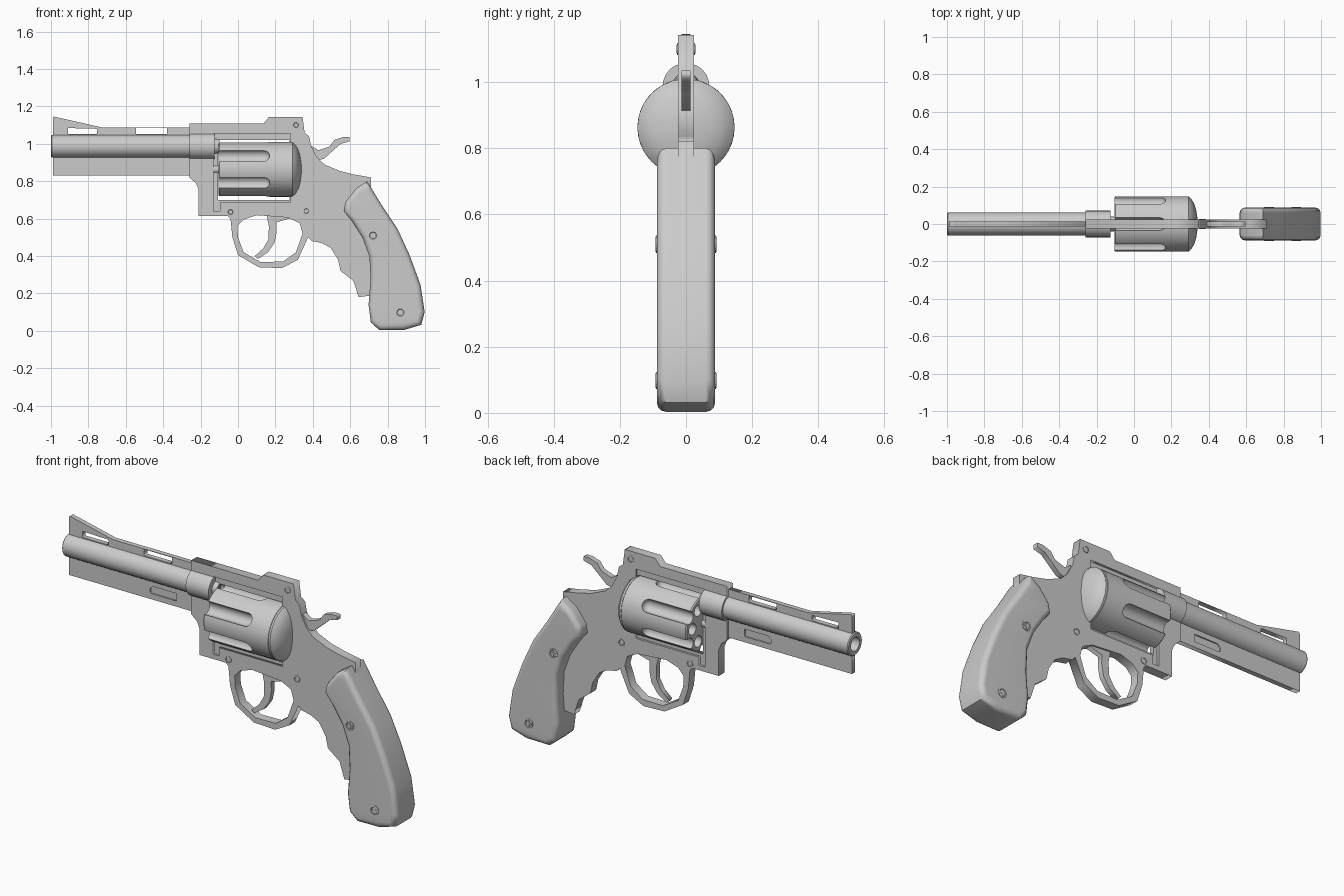
import bpy, bmesh
from math import pi, sin, cos, radians
from mathutils import Matrix, Vector

if "Cube" in bpy.data.objects:
    bpy.data.objects.remove(bpy.data.objects["Cube"])


def finish(ob, angle=35):
    bpy.ops.object.select_all(action='DESELECT')
    bpy.context.view_layer.objects.active = ob
    ob.select_set(True)
    bpy.ops.object.shade_smooth_by_angle(angle=radians(angle))
    return ob


def plate(name, outline, half, holes=(), bevel=0.0):
    """Flat part: x-z outline with holes, extruded to +-half in y."""
    cu = bpy.data.curves.new(name, 'CURVE')
    cu.dimensions, cu.fill_mode = '2D', 'BOTH'
    cu.extrude, cu.bevel_depth, cu.offset = half - bevel, bevel, -bevel
    cu.bevel_resolution = 2
    for pts in (outline, *holes):
        sp = cu.splines.new('POLY')
        sp.points.add(len(pts) - 1)
        for p, (x, z) in zip(sp.points, pts):
            p.co = (x, z, 0, 1)
        sp.use_cyclic_u = True
    ob = bpy.data.objects.new(name, cu)
    bpy.context.collection.objects.link(ob)
    bpy.ops.object.select_all(action='DESELECT')
    bpy.context.view_layer.objects.active = ob
    ob.select_set(True)
    bpy.ops.object.convert(target='MESH')
    ob = bpy.context.object
    bm = bmesh.new()
    bm.from_mesh(ob.data)
    bmesh.ops.transform(bm, matrix=Matrix.Rotation(pi / 2, 4, 'X'), verts=bm.verts)
    bmesh.ops.remove_doubles(bm, verts=bm.verts, dist=1e-5)
    bmesh.ops.recalc_face_normals(bm, faces=bm.faces)
    bm.to_mesh(ob.data)
    bm.free()
    return ob


def rect(x0, x1, z0, z1):
    return [(x0, z0), (x1, z0), (x1, z1), (x0, z1)]


def spin_profile(bm, profile, matrix, seg, closed=False):
    """Revolve (x, r) points about the x axis, then place with matrix."""
    vs = [bm.verts.new((x, 0, r)) for x, r in profile]
    pairs = list(zip(vs, vs[1:])) + ([(vs[-1], vs[0])] if closed else [])
    es = [bm.edges.new(p) for p in pairs]
    before = set(bm.verts) - set(vs)
    bmesh.ops.spin(bm, geom=vs + es, cent=(0, 0, 0), axis=(1, 0, 0),
                   angle=2 * pi, steps=seg, use_duplicate=False)
    new = [v for v in bm.verts if v not in before]
    bmesh.ops.transform(bm, matrix=matrix, verts=new)


def lathe(name, profile, matrices, seg=24, closed=False):
    bm = bmesh.new()
    for m in matrices:
        spin_profile(bm, profile, m, seg, closed)
    bmesh.ops.remove_doubles(bm, verts=bm.verts, dist=1e-5)
    bmesh.ops.recalc_face_normals(bm, faces=bm.faces)
    me = bpy.data.meshes.new(name)
    bm.to_mesh(me)
    bm.free()
    ob = bpy.data.objects.new(name, me)
    bpy.context.collection.objects.link(ob)
    return ob


def cut(ob, cutter):
    mod = ob.modifiers.new('cut', 'BOOLEAN')
    mod.object, mod.solver = cutter, 'EXACT'
    bpy.context.view_layer.objects.active = ob
    bpy.ops.object.modifier_apply(modifier=mod.name)
    bpy.data.objects.remove(cutter)


def at(z):
    return Matrix.Translation((0, 0, z))


# Frame with trigger guard and cylinder window
window = [(-.13, 1.055), (.28, 1.055), (.28, .685), (-.095, .685), (-.095, .64), (-.13, .64)]
guard_hole = [(-.003, .56), (.03, .595), (.10, .618), (.27, .605), (.33, .575), (.345, .52),
              (.31, .42), (.24, .37), (.12, .368), (.03, .42), (0, .50)]
frame = [(-.26, 1.107), (.136, 1.107), (.165, 1.143), (.345, 1.143), (.356, 1.06), (.38, 1.04),
         (.39, .99), (.42, .93), (.46, .89), (.543, .855), (.62, .836), (.71, .82), (.71, .70),
         (.78, .45), (.80, .20), (.645, .18), (.617, .267), (.548, .32), (.535, .38),
         (.495, .444), (.446, .47), (.393, .48), (.375, .50), (.32, .38), (.235, .335),
         (.11, .34), (0, .405), (-.03, .50), (-.04, .60), (-.055, .615), (-.21, .615),
         (-.21, .754), (-.225, .79), (-.26, .82)]
plate('frame', frame, .024, [window, guard_hole])
plate('window_ledge', window, .012, [rect(-.108, .275, .70, 1.02)])

# Barrel with open bore, collar and rear cone
lathe('barrel', [(-1, .036), (-1, .056), (-.995, .061), (-.25, .061), (-.25, .036)],
      [at(.987)], closed=True)
lathe('barrel_collar', [(-.26, .034), (-.26, .071), (-.125, .071), (-.125, .034)],
      [at(.987)], closed=True)
lathe('barrel_cone', [(-.13, .025), (-.13, .042), (-.10, .038), (-.10, .025)],
      [at(.987)], closed=True)

# Sight rib above the barrel and lug below it
plate('sight_rib', [(-.99, 1.035), (-.25, 1.035), (-.25, 1.088), (-.73, 1.088), (-.96, 1.14),
                    (-.985, 1.145), (-.99, 1.135)], .013,
      [[(-.91, 1.052), (-.755, 1.052), (-.755, 1.08), (-.91, 1.084)],
       rect(-.545, -.38, 1.052, 1.085)])
slot = [(-.355, .86), (-.355, .90), (-.495, .90), (-.51, .885), (-.51, .865), (-.50, .86)]
plate('barrel_lug', [(-.99, .83), (-.25, .83), (-.25, .94), (-.99, .94)], .013, [slot])
plate('lug_slot_floor', slot, .006)

# Fluted cylinder with six chambers
axis = .863
drum = lathe('cylinder', [(-.105, 0), (-.105, .141), (-.099, .147), (.28, .147), (.28, 0)],
             [at(axis)], seg=36)
capsule = [(-.2, 0), (-.2, .034), (.136, .034)] + [
    (.136 + .034 * sin(a * pi / 10), .034 * cos(a * pi / 10)) for a in range(1, 5)] + [(.17, 0)]


def ring(radius, start):
    return [Matrix.Translation((0, radius * cos(a), axis + radius * sin(a)))
            for a in (radians(start + 60 * i) for i in range(6))]


cut(drum, lathe('flute_cutter', capsule, ring(.142, 30), seg=16))
cut(drum, lathe('chamber_cutter', [(-.2, 0), (-.2, .03), (.15, .03), (.15, 0)],
                ring(.095, 0), seg=16))
finish(drum)
lathe('cylinder_axle', [(-.13, 0), (-.13, .022), (-.10, .022), (-.10, 0)], [at(axis)], seg=16)

# Domed recoil shield behind the cylinder
lathe('recoil_shield', [(.282, 0), (.282, .147), (.292, .147), (.308, .132), (.322, .108),
                        (.332, .077), (.338, .04), (.34, 0)], [at(axis)], seg=24)

# Hammer and trigger
plate('hammer', [(.36, 1.0), (.40, .985), (.43, .965), (.49, .985), (.515, 1.02), (.56, 1.035),
                 (.595, 1.035), (.595, 1.012), (.55, 1.0), (.51, .965), (.46, .92), (.42, .91),
                 (.36, .93)], .014)
plate('trigger', [(.15, .63), (.28, .63), (.275, .60), (.205, .58), (.207, .53), (.195, .47),
                  (.16, .42), (.105, .384), (.09, .40), (.135, .44), (.163, .49), (.165, .56)],
      .014)

# Rounded grip
grip = [(.69, .80), (.63, .76), (.575, .69), (.565, .64), (.607, .588), (.666, .497),
        (.703, .396), (.709, .273), (.698, .139), (.71, .045), (.757, .003), (.89, .005),
        (.98, .032), (.998, .10), (.976, .246), (.917, .406), (.853, .545), (.767, .674),
        (.715, .76)]
handle = plate('grip', grip, .088, bevel=.028)
finish(handle, 50)
mod = handle.modifiers.new('weighted', 'WEIGHTED_NORMAL')
mod.keep_sharp = True


# Screws on both sides: rimmed discs with a sunken centre
def screw(name, x, z, y, r):
    spots = [Matrix.Translation((x, s * y, z)) @ Matrix.Rotation(s * pi / 2, 4, 'Z')
             for s in (-1, 1)]
    lathe(name, [(-.01, 0), (-.01, r), (.003, r), (.004, r * .75), (.001, r * .65), (.001, 0)],
          spots, seg=16)


for i, (x, z) in enumerate([(.31, 1.10), (-.04, .635), (.365, .64)]):
    screw(f'frame_screw_{i + 1}', x, z, .024, .018)
for i, (x, z) in enumerate([(.722, .51), (.868, .098)]):
    screw(f'grip_screw_{i + 1}', x, z, .088, .026)
    w, l = .004, .016
    cross = [(-w, -l), (w, -l), (w, -w), (l, -w), (l, w), (w, w),
             (w, l), (-w, l), (-w, w), (-l, w), (-l, -w), (-w, -w)]
    plate(f'grip_screw_cross_{i + 1}', [(x + a, z + b) for a, b in cross], .091)

# Smooth the round parts, keep hard edges
for ob in list(bpy.data.objects):
    if ob.name.startswith(('barrel_c', 'recoil', 'cylinder_axle')) or ob.name == 'barrel':
        finish(ob)
